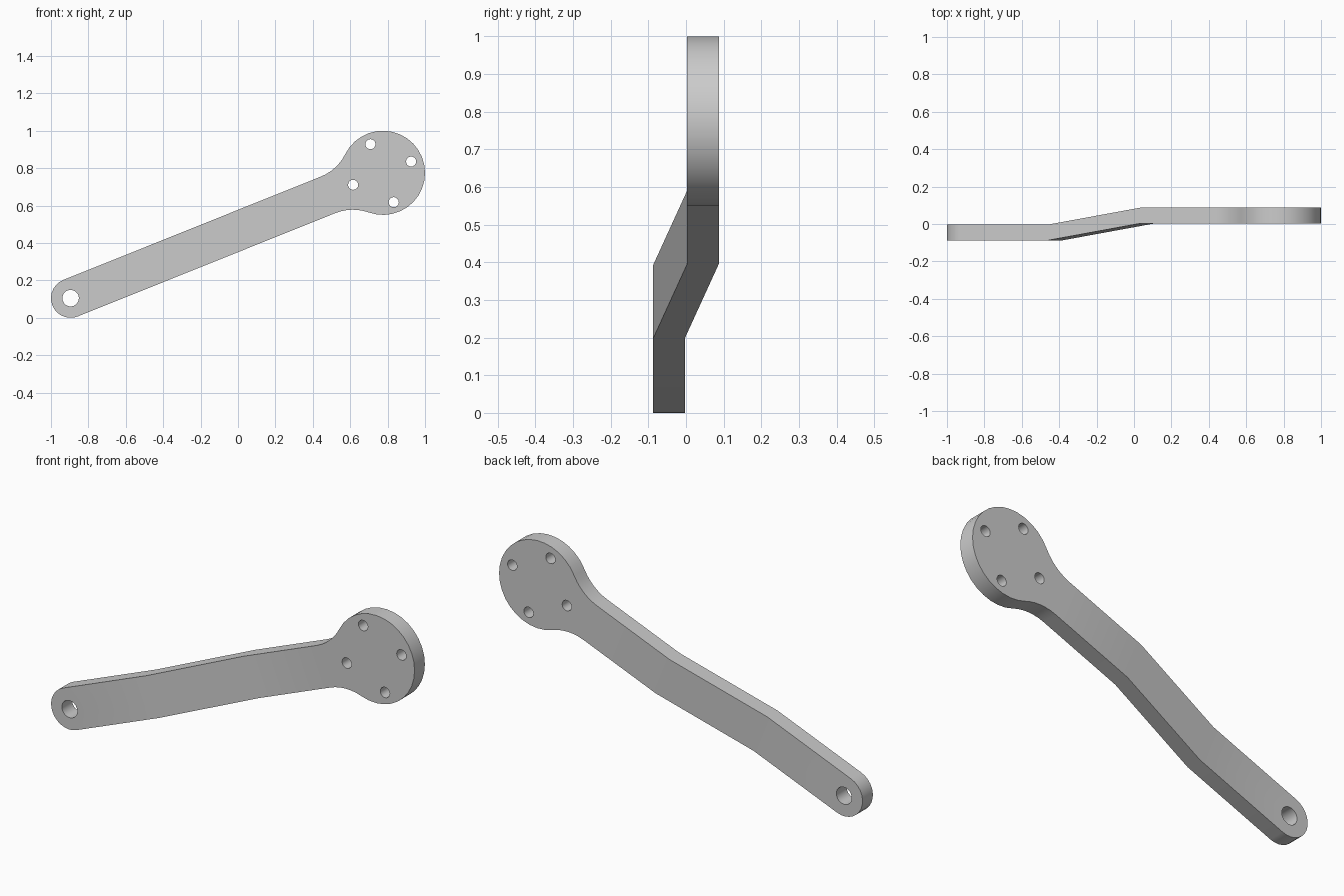
import bpy, bmesh
from math import sin, cos, pi, radians, atan2, hypot
from mathutils import Matrix, Vector

if "Cube" in bpy.data.objects:
    bpy.data.objects.remove(bpy.data.objects["Cube"])

# Main dimensions, in a frame where u runs along the arm and v across it
TAIL, HEAD = (-0.895, 0.105), (0.775, 0.775)
LENGTH = hypot(HEAD[0] - TAIL[0], HEAD[1] - TAIL[1])
ANGLE = atan2(HEAD[1] - TAIL[1], HEAD[0] - TAIL[0])
R_ARM, R_HEAD, R_FILLET = 0.105, 0.225, 0.25
BENDS = (0.512, 1.041)
THICK, OFFSET, Y_FRONT = 0.084, 0.09, -0.087


def arc(cu, cv, r, a0, a1, n):
    return [(cu + r * cos(a0 + (a1 - a0) * i / n),
             cv + r * sin(a0 + (a1 - a0) * i / n)) for i in range(n + 1)]


def circle(cu, cv, r, n):
    return arc(cu, cv, r, 0, 2 * pi, n)[:-1]


def add_loop(bm, pts):
    vs = [bm.verts.new((u, 0, v)) for u, v in pts]
    for a, b in zip(vs, vs[1:] + vs[:1]):
        bm.edges.new((a, b))


# Upper half outline: tail arc, fillet into the head, head arc
fv = R_ARM + R_FILLET
fu = ((R_HEAD + R_FILLET) ** 2 - fv ** 2) ** 0.5
join = atan2(fv, -fu)
upper = arc(0, 0, R_ARM, pi, pi / 2, 7)
upper += arc(LENGTH - fu, fv, R_FILLET, -pi / 2, join - pi, 6)
upper += arc(LENGTH, 0, R_HEAD, join, 0, 12)[1:]
outline = upper + [(u, -v) for u, v in upper[-2:0:-1]]

# Flat profile with the pivot hole and four bolt holes
bm = bmesh.new()
add_loop(bm, outline)
add_loop(bm, circle(0, 0, 0.044, 24))
for k in range(4):
    a = radians(90 * k)
    add_loop(bm, circle(LENGTH - 0.005 + 0.167 * cos(a), 0.167 * sin(a), 0.027, 16))
bmesh.ops.triangle_fill(bm, use_beauty=True, edges=bm.edges[:], normal=(0, -1, 0))

# Cut bend lines across the arm
for u in BENDS:
    bmesh.ops.bisect_plane(bm, geom=bm.verts[:] + bm.edges[:] + bm.faces[:],
                           plane_co=(u, 0, 0), plane_no=(1, 0, 0))

# Thicken, then step the head end backwards between the bends
new = bmesh.ops.extrude_face_region(bm, geom=bm.faces[:], use_keep_orig=True)
for g in new["geom"]:
    if isinstance(g, bmesh.types.BMVert):
        g.co.y += THICK
for v in bm.verts:
    t = (v.co.x - BENDS[0]) / (BENDS[1] - BENDS[0])
    v.co.y += Y_FRONT + OFFSET * min(1, max(0, t))
bmesh.ops.recalc_face_normals(bm, faces=bm.faces[:])

# Tilt the arm into place
bm.transform(Matrix.Translation(Vector((TAIL[0], 0, TAIL[1])))
             @ Matrix.Rotation(-ANGLE, 4, 'Y'))
mesh = bpy.data.meshes.new("lever_arm")
bm.to_mesh(mesh)
bm.free()
arm = bpy.data.objects.new("lever_arm", mesh)
bpy.context.collection.objects.link(arm)
bpy.context.view_layer.objects.active = arm
arm.select_set(True)
bpy.ops.object.shade_smooth_by_angle(angle=radians(30))
